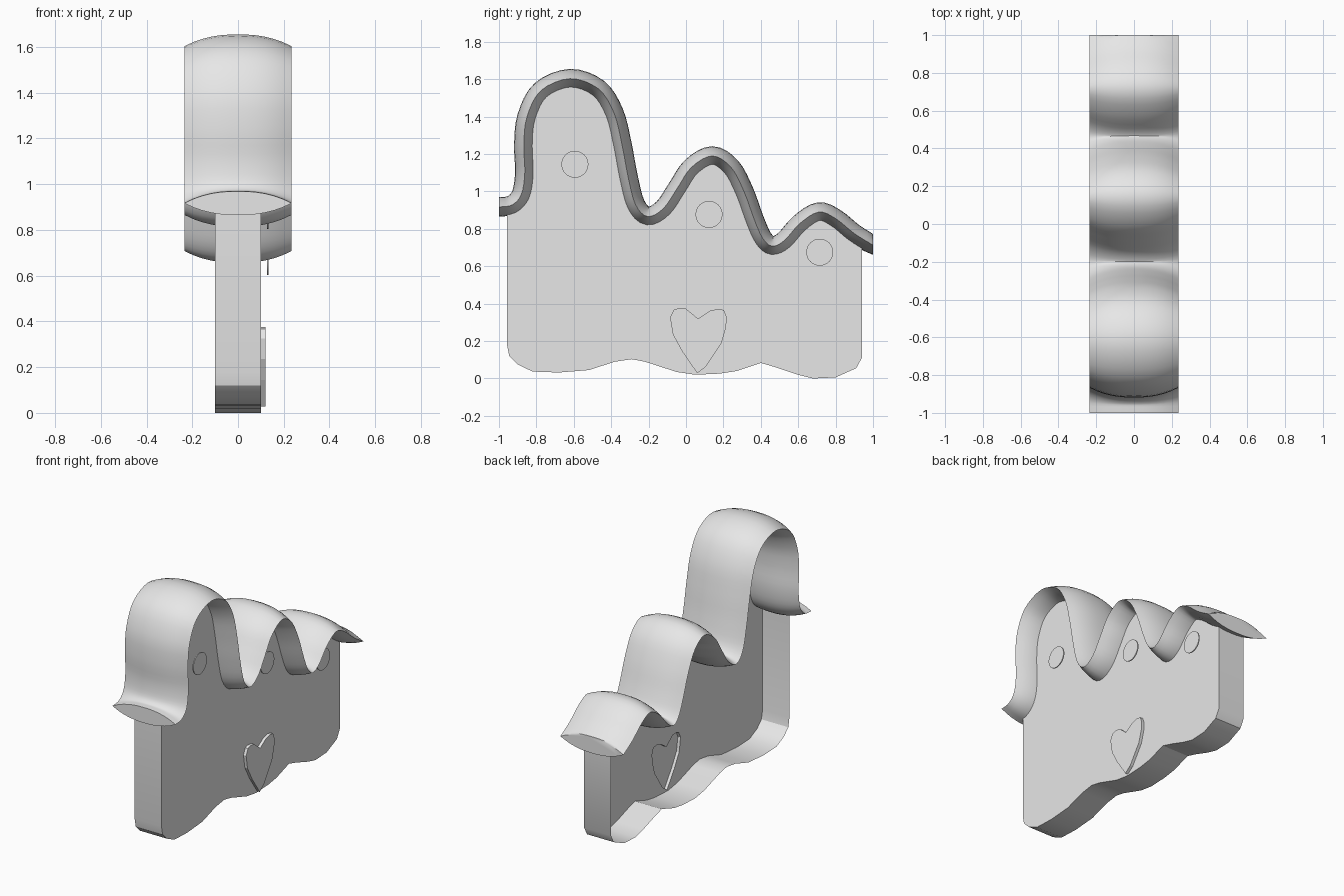
import bpy, bmesh, math
from mathutils import Vector

if "Cube" in bpy.data.objects:
    bpy.data.objects.remove(bpy.data.objects["Cube"])

grey = bpy.data.materials.new("light grey")
grey.diffuse_color = (0.8, 0.8, 0.8, 1)
grey.use_nodes = True
grey.node_tree.nodes["Principled BSDF"].inputs["Base Color"].default_value = grey.diffuse_color


def finish(bm, name, smooth=None):
    bmesh.ops.recalc_face_normals(bm, faces=bm.faces)
    me = bpy.data.meshes.new(name)
    bm.to_mesh(me)
    bm.free()
    me.materials.append(grey)
    ob = bpy.data.objects.new(name, me)
    bpy.context.collection.objects.link(ob)
    if smooth:
        bpy.ops.object.select_all(action='DESELECT')
        ob.select_set(True)
        bpy.context.view_layer.objects.active = ob
        bpy.ops.object.shade_smooth_by_angle(angle=math.radians(smooth))
    return ob


def spline(pts, n):
    """Catmull-Rom curve through the points."""
    p = [Vector(q) for q in pts]
    p = [2 * p[0] - p[1]] + p + [2 * p[-1] - p[-2]]
    out = []
    for a, b, c, d in zip(p, p[1:], p[2:], p[3:]):
        for i in range(n):
            t = i / n
            out.append(0.5 * (2 * b + (c - a) * t + (2 * a - 5 * b + 4 * c - d) * t * t
                              + (3 * b - a - 3 * c + d) * t ** 3))
    return out + [p[-2]]


def ring(bm, pts, x):
    return [bm.verts.new((x, y, z)) for y, z in pts]


def loop_edges(bm, vs):
    return [bm.edges.new((vs[i - 1], vs[i])) for i in range(len(vs))]


def walls(bm, a, b):
    for i in range(len(a)):
        bm.faces.new((a[i - 1], a[i], b[i], b[i - 1]))


# Centre line of the wavy roof, as (y, z)
wave = spline([(-1, .917), (-.93, .928), (-.88, .985), (-.862, 1.1), (-.867, 1.25),
               (-.85, 1.4), (-.775, 1.54), (-.62, 1.603), (-.47, 1.55), (-.385, 1.42),
               (-.342, 1.25), (-.31, 1.08), (-.27, .93), (-.205, .866), (-.12, .91),
               (-.045, 1.02), (.03, 1.13), (.14, 1.19), (.24, 1.13), (.31, 1.0),
               (.365, .85), (.41, .75), (.46, .708), (.525, .737), (.61, .83),
               (.71, .89), (.8, .855), (.9, .775), (1, .713)], 4)

# Roof: lens-shaped section swept along the wave
HALF, THICK, N = .235, .052, 12
xs = [-HALF + 2 * HALF * i / N for i in range(N + 1)]
rise = lambda x: THICK * (1 - abs(x / HALF) ** 2.4)
section = [(x, rise(x)) for x in xs] + [(x, -rise(x)) for x in xs[-2:0:-1]]
bm = bmesh.new()
rings = []
for i, p in enumerate(wave):
    if 0 < i < len(wave) - 1:
        t = (wave[i + 1] - wave[i - 1]).normalized()
        nrm = Vector((-t.y, t.x))
    else:
        nrm = Vector((0, 1))
    rings.append([bm.verts.new((x, p.x + nrm.x * h, p.y + nrm.y * h)) for x, h in section])
for a, b in zip(rings, rings[1:]):
    walls(bm, a, b)
bm.faces.new(rings[0])
bm.faces.new(rings[-1])
for v in bm.verts:
    v.co.y = max(-1, min(1, v.co.y))
finish(bm, "wavy_roof", 40)

# Body: shell open on the left, with a heart opening in its right face
bottom = [(.94, .11), (.91, .055), (.8, .006), (.68, 0), (.6, .02), (.48, .06), (.4, .083),
          (.27, .04), (.18, .026), (.05, .02), (-.05, .035), (-.22, .09), (-.29, .103),
          (-.38, .09), (-.52, .045), (-.68, .032), (-.82, .037), (-.9, .075),
          (-.945, .12), (-.957, .18)]
top = [(p.x, p.y) for p in wave if -.95 < p.x < .93]
outline = [(-.957, .922)] + top + [(.94, .75)] + bottom
heart = [(.06, .028), (-.02, .144), (-.07, .235), (-.085, .326), (-.066, .367), (-.04, .376),
         (0, .373), (.064, .32), (.128, .362), (.17, .372), (.203, .366), (.218, .326),
         (.213, .27), (.19, .19), (.107, .064)]
bm = bmesh.new()
right, left = ring(bm, outline, .1), ring(bm, outline, -.1)
hole = ring(bm, heart, .1)
edges = loop_edges(bm, right) + loop_edges(bm, hole)
bmesh.ops.triangle_fill(bm, edges=edges, use_beauty=True, normal=(1, 0, 0))
walls(bm, right, left)
finish(bm, "body", 30)

# Raised heart plate
bm = bmesh.new()
base, front = ring(bm, heart, .1), ring(bm, heart, .12)
walls(bm, base, front)
bm.faces.new(front)
finish(bm, "heart")

# Round discs below each crest
for k, (y, z) in enumerate([(-.594, 1.145), (.123, .877), (.715, .675)]):
    pts = [(y + .072 * math.cos(a * math.tau / 32), z + .072 * math.sin(a * math.tau / 32))
           for a in range(32)]
    bm = bmesh.new()
    a, b = ring(bm, pts, .127), ring(bm, pts, .134)
    walls(bm, a, b)
    bm.faces.new(a)
    bm.faces.new(b)
    finish(bm, f"disc_{k + 1}", 30)
